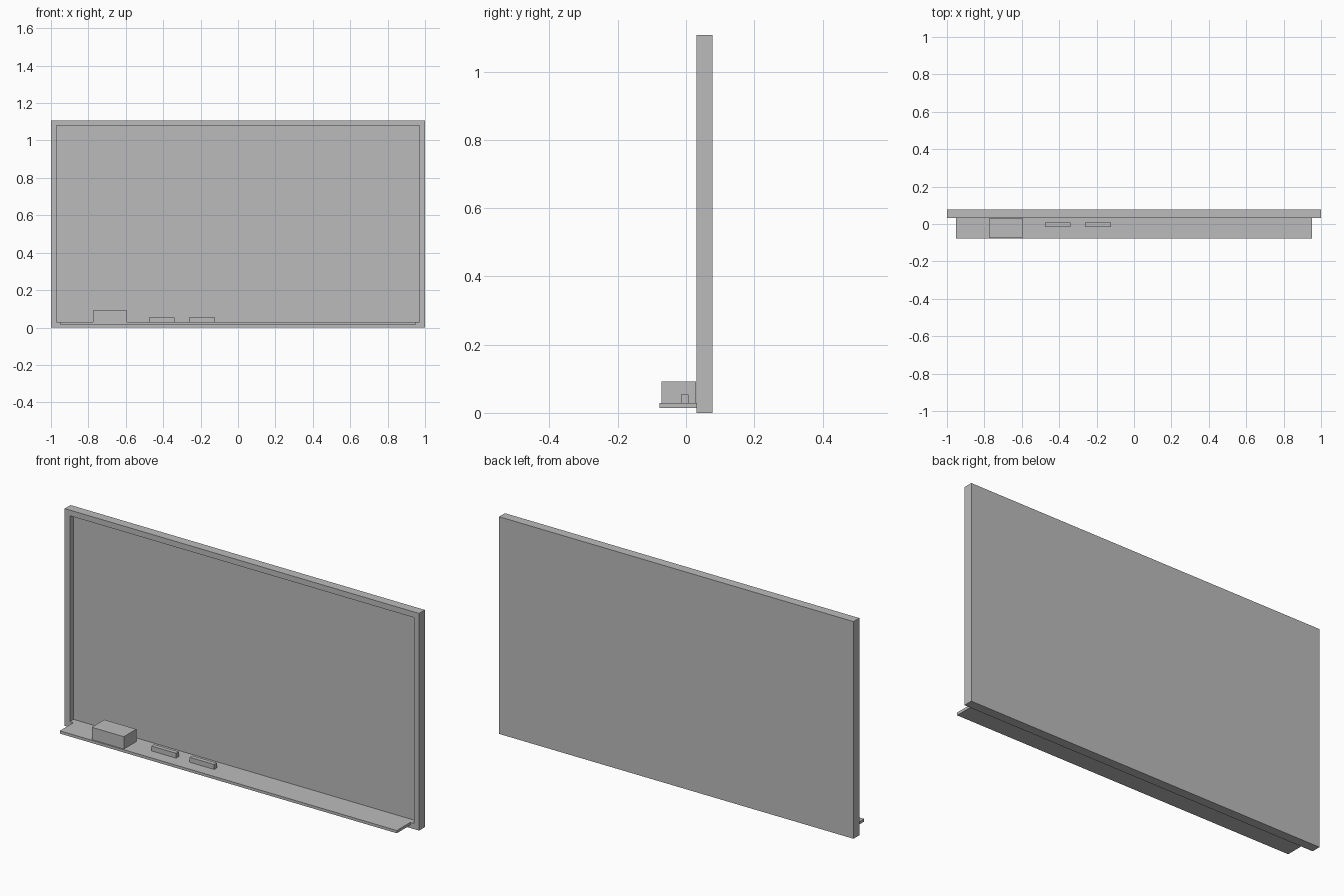
import bpy
import bmesh

cube = bpy.data.objects.get("Cube")
if cube:
    bpy.data.objects.remove(cube, do_unlink=True)

# Single flat grey
grey = bpy.data.materials.new("plain_grey")
grey.use_nodes = True
colour = (0.5, 0.5, 0.5, 1)
grey.diffuse_color = colour
grey.node_tree.nodes["Principled BSDF"].inputs["Base Color"].default_value = colour


def box(name, x, y, z, recess=None):
    """Box from (min, max) ranges; recess = (border, depth) sinks the front face."""
    bm = bmesh.new()
    bmesh.ops.create_cube(bm, size=1)
    for v in bm.verts:
        v.co = [lim[0] if c < 0 else lim[1] for c, lim in zip(v.co, (x, y, z))]
    bm.normal_update()
    if recess:
        border, depth = recess
        front = min(bm.faces, key=lambda f: f.calc_center_median().y)
        bmesh.ops.inset_region(bm, faces=[front], thickness=border)
        # Duplicate the rim, then push the inner panel straight back
        bmesh.ops.inset_region(bm, faces=[front], thickness=0)
        for v in front.verts:
            v.co.y += depth
    mesh = bpy.data.meshes.new(name)
    bm.to_mesh(mesh)
    bm.free()
    mesh.materials.append(grey)
    obj = bpy.data.objects.new(name, mesh)
    bpy.context.collection.objects.link(obj)
    return obj


# Framed writing board with a sunken panel
box("framed_board", (-1, 1), (0.031, 0.078), (0, 1.108), recess=(0.041, 0.03))

# Ledge along the bottom
box("chalk_tray", (-0.951, 0.951), (-0.078, 0.031), (0.015, 0.029))

# Things resting on the ledge
box("eraser", (-0.775, -0.594), (-0.072, 0.029), (0.029, 0.092))
for i, left in enumerate((-0.477, -0.262)):
    box(f"chalk_stick_{i + 1}", (left, left + 0.138), (-0.015, 0.007), (0.029, 0.054))
